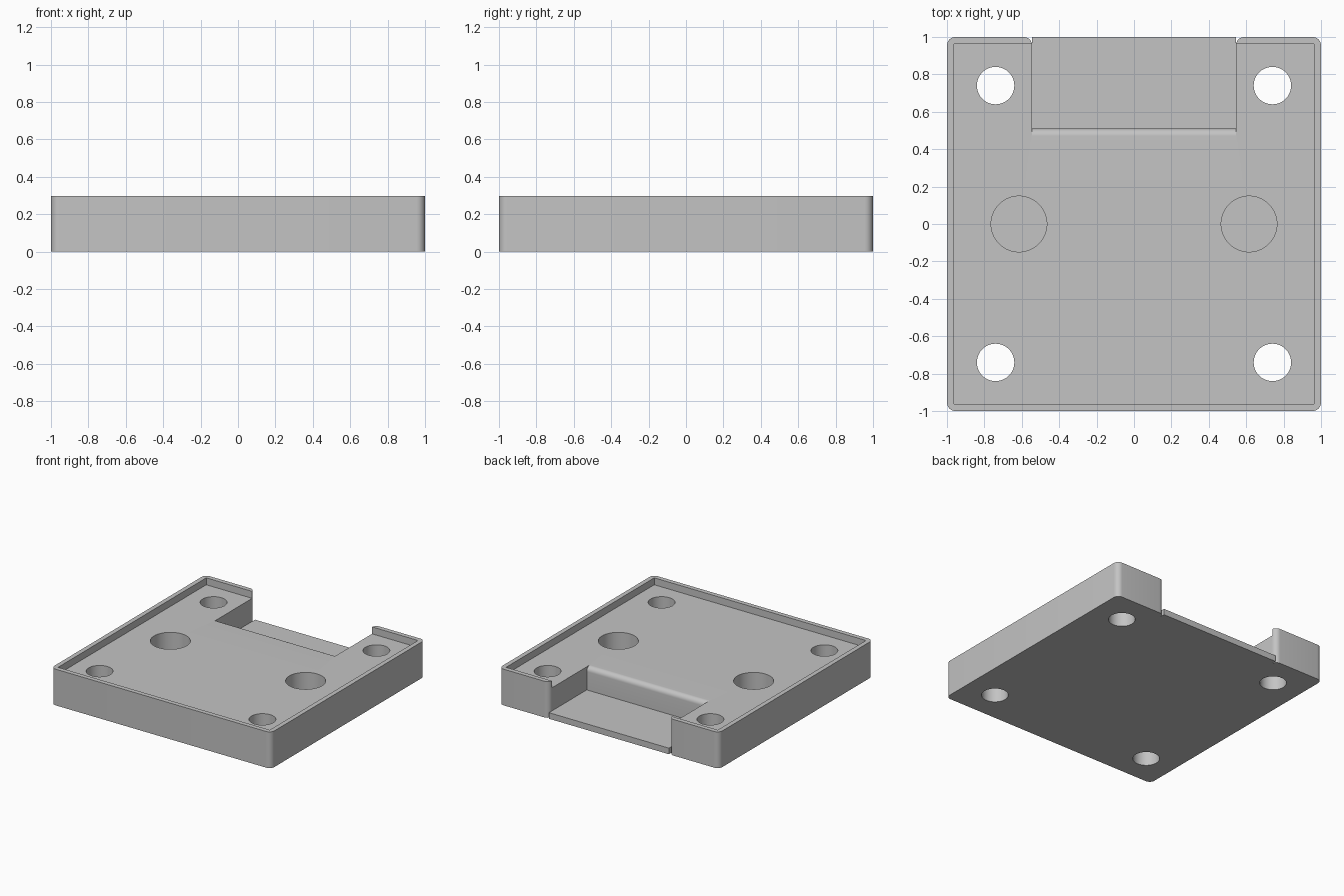
import bpy, bmesh, math
from mathutils import Vector

cube = bpy.data.objects.get("Cube")
if cube:
    bpy.data.objects.remove(cube)

HEIGHT, DECK, FLOOR = 0.297, 0.24, 0.05   # rim top, recessed deck, slot floor
SLOT_X, SLOT_Y = 0.545, 0.51              # slot half width and inner wall
RIM = 0.962                               # inner side of the rim
ROUND, FILLET = 0.045, 0.04

grey = bpy.data.materials.new("plain grey")
grey.use_nodes = True
grey.diffuse_color = (0.55, 0.55, 0.55, 1)
grey.node_tree.nodes["Principled BSDF"].inputs["Base Color"].default_value = (0.55, 0.55, 0.55, 1)


def make_object(name, bm):
    bmesh.ops.recalc_face_normals(bm, faces=bm.faces)
    mesh = bpy.data.meshes.new(name)
    bm.to_mesh(mesh)
    bm.free()
    mesh.materials.append(grey)
    obj = bpy.data.objects.new(name, mesh)
    bpy.context.collection.objects.link(obj)
    return obj


def prism(name, points, direction, rounded=None):
    """Extrude a flat outline; optionally round the swept edges that pass the test."""
    bm = bmesh.new()
    face = bm.faces.new([bm.verts.new(p) for p in points])
    result = bmesh.ops.extrude_face_region(bm, geom=[face], use_keep_orig=True)
    verts = [g for g in result["geom"] if isinstance(g, bmesh.types.BMVert)]
    bmesh.ops.translate(bm, verts=verts, vec=direction)
    if rounded:
        edges = [e for e in bm.edges
                 if abs(e.verts[0].co.z - e.verts[1].co.z) > 0.01 and rounded(e.verts[0].co)]
        bmesh.ops.bevel(bm, geom=edges, offset=ROUND, segments=8, profile=0.5, affect='EDGES')
    return make_object(name, bm)


def box(name, low, high):
    (x0, y0, z0), (x1, y1, z1) = low, high
    outline = [(x0, y0, z0), (x1, y0, z0), (x1, y1, z0), (x0, y1, z0)]
    return prism(name, outline, Vector((0, 0, z1 - z0)))


def cylinder(name, x, y, radius, z0, z1):
    ring = [(x + radius * math.cos(a), y + radius * math.sin(a), z0)
            for a in (math.tau * i / 64 for i in range(64))]
    return prism(name, ring, Vector((0, 0, z1 - z0)))


def combine(target, tool, operation):
    mod = target.modifiers.new(tool.name, 'BOOLEAN')
    mod.operation, mod.solver, mod.object = operation, 'EXACT', tool
    bpy.context.view_layer.objects.active = target
    bpy.ops.object.modifier_apply(modifier=mod.name)
    bpy.data.objects.remove(tool)


# U-shaped body with rounded outer corners and slot mouth
right = [(SLOT_X, SLOT_Y, 0), (SLOT_X, 1, 0), (1, 1, 0), (1, -1, 0)]
left = [(-x, y, z) for x, y, z in reversed(right)]
body = prism("base_plate", right + left, Vector((0, 0, HEIGHT)),
             lambda p: abs(p.y) > 0.9)

# Thin floor of the slot
combine(body, box("slot_floor", (-SLOT_X, SLOT_Y - 0.1, 0), (SLOT_X, 1, FLOOR)), 'UNION')

# Shallow recess inside the rim
combine(body, box("recess", (-RIM, -RIM, DECK), (RIM, RIM, 1)), 'DIFFERENCE')

# Rounded top edge on the inner slot wall
arc = [(-SLOT_X, SLOT_Y - FILLET + FILLET * math.sin(a), DECK - FILLET + FILLET * math.cos(a))
       for a in (math.pi / 2 * i / 8 for i in range(9))]
arc += [(-SLOT_X, SLOT_Y + 0.05, DECK - FILLET), (-SLOT_X, SLOT_Y + 0.05, DECK + 0.05),
        (-SLOT_X, SLOT_Y - FILLET, DECK + 0.05)]
combine(body, prism("slot_fillet", arc, Vector((2 * SLOT_X, 0, 0))), 'DIFFERENCE')

# Screw holes through the corners and blind magnet pockets
for side in (-1, 1):
    for end in (-1, 1):
        combine(body, cylinder("screw_hole", side * 0.74, end * 0.74, 0.1, -0.1, 0.5), 'DIFFERENCE')
    combine(body, cylinder("round_pocket", side * 0.615, 0, 0.149, FLOOR, 0.5), 'DIFFERENCE')

bpy.ops.object.select_all(action='DESELECT')
body.select_set(True)
bpy.context.view_layer.objects.active = body
bpy.ops.object.shade_smooth_by_angle(angle=math.radians(30))
